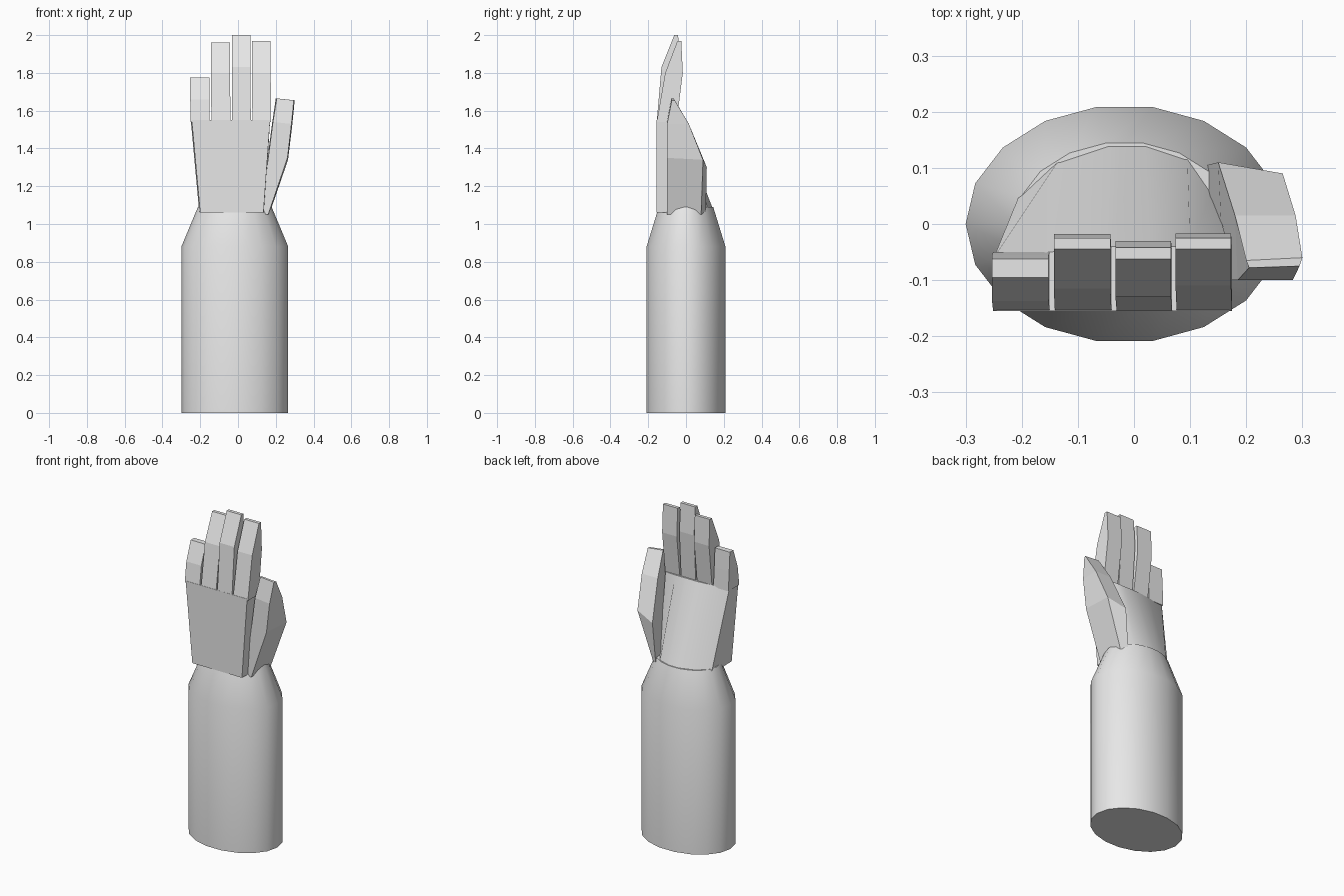
import bpy, bmesh, math

cube = bpy.data.objects.get("Cube")
if cube:
    bpy.data.objects.remove(cube, do_unlink=True)

grey = bpy.data.materials.new("light grey")
grey.use_nodes = True
grey.diffuse_color = (0.8, 0.8, 0.8, 1)
grey.node_tree.nodes["Principled BSDF"].inputs["Base Color"].default_value = (0.8, 0.8, 0.8, 1)


def loft(name, rings, smooth=False):
    """Skin a closed solid through rings of (x, y, z) points."""
    bm = bmesh.new()
    loops = [[bm.verts.new(p) for p in ring] for ring in rings]
    n = len(loops[0])
    for low, high in zip(loops, loops[1:]):
        for i in range(n):
            j = (i + 1) % n
            bm.faces.new((low[i], low[j], high[j], high[i]))
    bm.faces.new(loops[0][::-1])
    bm.faces.new(loops[-1])
    bmesh.ops.recalc_face_normals(bm, faces=bm.faces)
    mesh = bpy.data.meshes.new(name)
    bm.to_mesh(mesh)
    bm.free()
    mesh.materials.append(grey)
    obj = bpy.data.objects.new(name, mesh)
    bpy.context.collection.objects.link(obj)
    if smooth:
        bpy.ops.object.select_all(action='DESELECT')
        obj.select_set(True)
        bpy.context.view_layer.objects.active = obj
        bpy.ops.object.shade_smooth_by_angle(angle=math.radians(32))
    return obj


def box_ring(x0, x1, front, back, z):
    return [(x0, front, z), (x1, front, z), (x1, back, z), (x0, back, z)]


def oval(scale, z, sides=18):
    angles = [math.tau * i / sides for i in range(sides)]
    return [(-0.017 + 0.283 * scale * math.cos(a), 0.212 * scale * math.sin(a), z)
            for a in angles]


# Forearm: oval tube with a tapered wrist
loft("forearm", [oval(1, 0), oval(1, 0.88), oval(0.69, 1.09)], smooth=True)

# Palm: flat front, rounded back thinning towards the knuckles
wrist = [(-0.2, -0.155), (0.135, -0.155), (0.14, 0.06), (0.095, 0.125),
         (0.02, 0.15), (-0.04, 0.15), (-0.13, 0.12), (-0.205, 0.05)]
knuckles = [(-0.245, -0.155), (0.17, -0.155), (0.17, -0.045), (0.1, -0.04),
            (0.03, -0.04), (-0.05, -0.04), (-0.15, -0.05), (-0.25, -0.06)]
loft("palm", [[(x, y, 1.06) for x, y in wrist],
              [(x, y, 1.55) for x, y in knuckles]], smooth=True)

# Fingers: x range, bend height, bend front/back, tip height, tip front/back
fingers = {
    "little_finger": (-0.253, -0.152, 1.66, -0.137, -0.055, 1.775, -0.095, -0.062),
    "ring_finger": (-0.143, -0.042, 1.8, -0.115, -0.018, 1.96, -0.045, -0.025),
    "middle_finger": (-0.033, 0.066, 1.83, -0.13, -0.03, 2.0, -0.062, -0.042),
    "index_finger": (0.074, 0.173, 1.8, -0.11, -0.017, 1.97, -0.045, -0.025),
}
for name, (x0, x1, bend, bf, bb, tip, tf, tb) in fingers.items():
    loft(name, [box_ring(x0 + 0.002, x1 + 0.002, -0.155, -0.05, 1.54),
                box_ring(x0, x1, bf, bb, bend),
                box_ring(x0, x1, tf, tb, tip)])

# Thumb: wide in the middle, leaning outwards
loft("thumb", [
    [(0.12, -0.1, 1.05), (0.16, -0.1, 1.05), (0.165, 0.08, 1.05), (0.13, 0.105, 1.05)],
    [(0.16, -0.1, 1.35), (0.262, -0.1, 1.35), (0.265, 0.09, 1.34), (0.15, 0.11, 1.3)],
    [(0.185, -0.1, 1.54), (0.283, -0.1, 1.53), (0.288, 0.015, 1.53), (0.18, 0.015, 1.53)],
    [(0.205, -0.078, 1.665), (0.295, -0.075, 1.655), (0.3, -0.06, 1.655), (0.2, -0.065, 1.665)],
])
